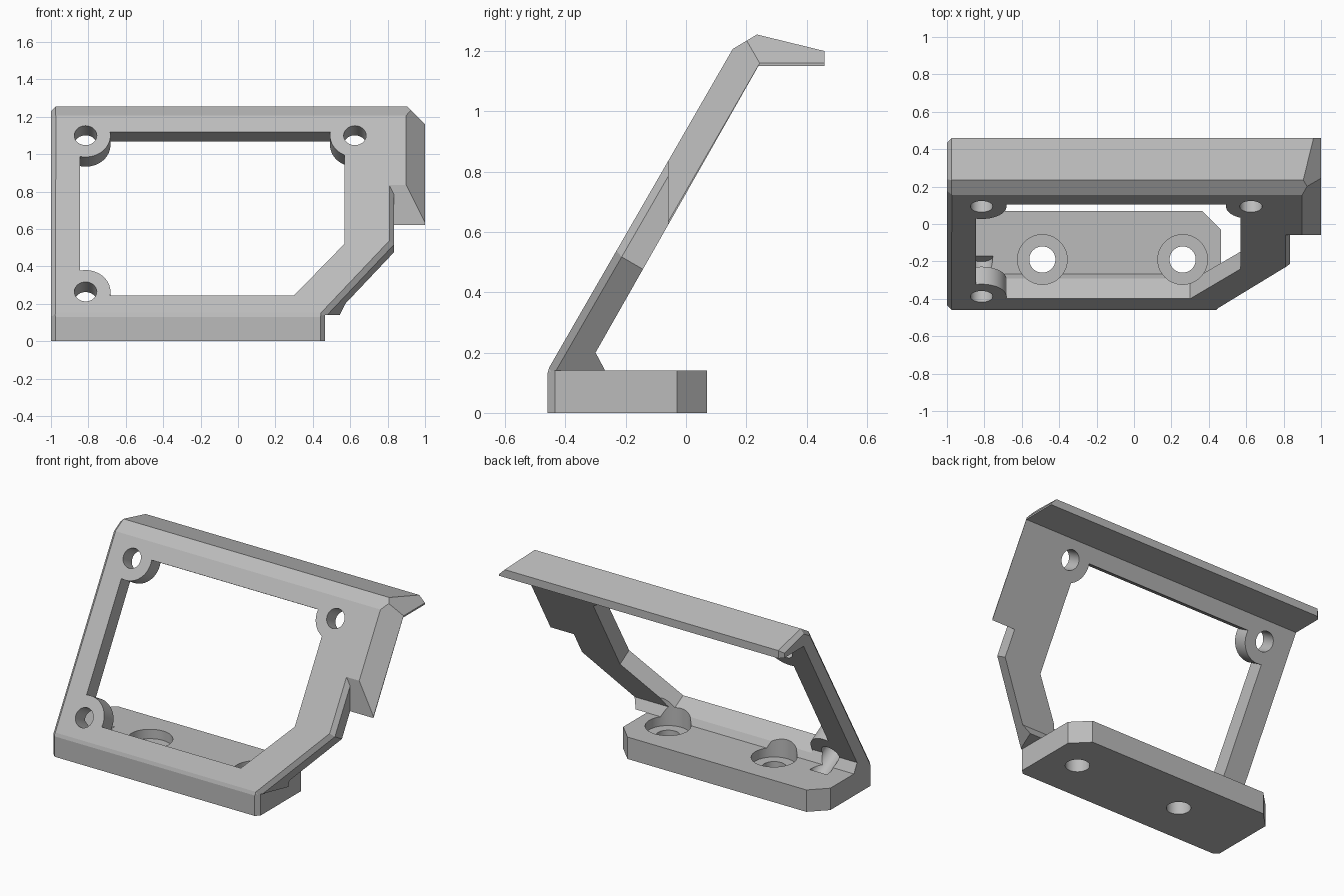
import bpy, bmesh, math
from mathutils import Vector

cube = bpy.data.objects.get("Cube")
if cube:
    bpy.data.objects.remove(cube, do_unlink=True)

grey = bpy.data.materials.new("light_grey")
grey.use_nodes = True
grey.diffuse_color = (0.5, 0.5, 0.5, 1)
grey.node_tree.nodes["Principled BSDF"].inputs["Base Color"].default_value = (0.5, 0.5, 0.5, 1)

# Frame of the leaning plate: v runs up its front face, w into its thickness
FOOT = Vector((0, -0.46, 0.14))
UP = Vector((0, 0.5, 0.866))
IN = Vector((0, 0.866, -0.5))


def slant(x, v, w):
    return Vector((x, 0, 0)) + FOOT + UP * v + IN * w


def make(name, rings, planes=()):
    """Loft equal rings, then trim away the outer side of each plane."""
    bm = bmesh.new()
    loops = [[bm.verts.new(p) for p in ring] for ring in rings]
    n = len(loops[0])
    for a, b in zip(loops, loops[1:]):
        for i in range(n):
            j = (i + 1) % n
            bm.faces.new((a[i], a[j], b[j], b[i]))
    bm.faces.new(loops[0])
    bm.faces.new(loops[-1])
    for co, no in planes:
        geom = bm.verts[:] + bm.edges[:] + bm.faces[:]
        bmesh.ops.bisect_plane(bm, geom=geom, dist=1e-5, plane_co=co,
                               plane_no=Vector(no).normalized(), clear_outer=True)
        bmesh.ops.holes_fill(bm, edges=[e for e in bm.edges if e.is_boundary], sides=0)
    bmesh.ops.recalc_face_normals(bm, faces=bm.faces[:])
    mesh = bpy.data.meshes.new(name)
    bm.to_mesh(mesh)
    bm.free()
    obj = bpy.data.objects.new(name, mesh)
    bpy.context.collection.objects.link(obj)
    return obj


def circle(cx, cy, r, steps=48):
    return [(cx + r * math.cos(math.tau * i / steps), cy + r * math.sin(math.tau * i / steps))
            for i in range(steps)]


def slant_prism(name, outline, w0, w1):
    return make(name, [[slant(x, v, w) for x, v in outline] for w in (w0, w1)])


def upright_prism(name, outline, z0, z1):
    return make(name, [[(x, y, z) for x, y in outline] for z in (z0, z1)])


def cut(target, cutter):
    cutter.hide_render = True
    mod = target.modifiers.new("cut", "BOOLEAN")
    mod.operation = "DIFFERENCE"
    mod.solver = "EXACT"
    mod.object = cutter
    bpy.context.view_layer.objects.active = target
    bpy.ops.object.modifier_apply(modifier=mod.name)
    bpy.data.objects.remove(cutter, do_unlink=True)


# Bracket body: side profile across the full width, with chamfered ends
profile = [(-0.46, 0), (-0.46, 0.13), (-0.453, 0.152), (0.155, 1.207), (0.235, 1.255),
           (0.46, 1.2), (0.46, 1.15), (0.24, 1.15), (-0.30, 0.2), (-0.268, 0.14),
           (0.07, 0.14), (0.07, 0)]
C = 0.025
end_planes = [
    (slant(1, 0, 0.1), Vector((1, 0, 0)) - IN),          # sloped wing edge
    ((1, 0, 1.16), (1, 0, 1)),                           # sloped lip end
    (slant(C - 1, 0, 0), Vector((-1, 0, 0)) - IN),       # left edge chamfers
    ((C - 1, -0.46, 0), (-1, -1, 0)),
    ((C - 1, 0.235, 1.255), (-1, 0.237, 0.97)),
    ((C - 1, 0.235, 1.255), (-1, -0.5, 0.866)),
    ((C - 1, 0.46, 1.2), (-1, 1, 0)),
]
body = make("bracket_body", [[(x, y, z) for y, z in profile] for x in (-1, 1)], end_planes)


# Outer right outline with a chamfered front edge, stopping under the wing
def right_outline(o):
    k = 0.36 * o
    return [(0.465 - o, -0.6), (0.465 - o, k), (0.835 - o, 0.45 + k),
            (0.835 - o, 1.4), (1.3, 1.4), (1.3, -0.6)]


cut(body, make("side_cutter",
               [[slant(x, v, w) for x, v in right_outline(o)]
                for w, o in ((-0.1, 0.1 + C), (C, 0), (0.3, 0))],
               [((0, -0.06, 0), (0, 1, 0))]))

# Right end of the foot, with a chamfered front corner
cut(body, make("foot_end_cutter",
               [[(0.465 - o, y, -0.1), (1.3, y, -0.1), (1.3, y, 0.14), (0.465 - o, y, 0.14)]
                for y, o in ((-0.56, 0.1 + C), (C - 0.46, 0), (0.3, 0))]))

# Clipped rear corners of the foot
for x, s in ((-1, 1), (0.465, -1)):
    tri = [(x - s * 0.1, -0.13), (x + s * 0.2, 0.17), (x - s * 0.1, 0.17)]
    cut(body, upright_prism("corner_cutter", tri, -0.1, 0.3))

# Window with round screw bosses left standing in three corners
window = slant_prism("window_cutter",
                     [(-0.845, 0.121), (0.30, 0.121), (0.57, 0.44), (0.57, 1.13), (-0.845, 1.13)],
                     -0.1, 0.2)
screws = [(-0.815, 1.108), (0.625, 1.108), (-0.815, 0.144)]
for x, v in screws:
    cut(window, slant_prism("boss", circle(x, v, 0.133), -0.2, 0.4))
cut(body, window)
for x, v in screws:
    cut(body, slant_prism("screw_hole", circle(x, v, 0.06), -0.1, 0.25))

# Counterbored mounting holes in the foot
for x in (-0.49, 0.26):
    cut(body, upright_prism("counterbore", circle(x, -0.19, 0.133), 0.08, 0.3))
    cut(body, upright_prism("mount_hole", circle(x, -0.19, 0.07), -0.1, 0.2))

# Finish
body.data.materials.clear()
body.data.materials.append(grey)
for face in body.data.polygons:
    face.material_index = 0
bpy.ops.object.select_all(action="DESELECT")
body.select_set(True)
bpy.context.view_layer.objects.active = body
bpy.ops.object.shade_smooth_by_angle(angle=math.radians(10))
